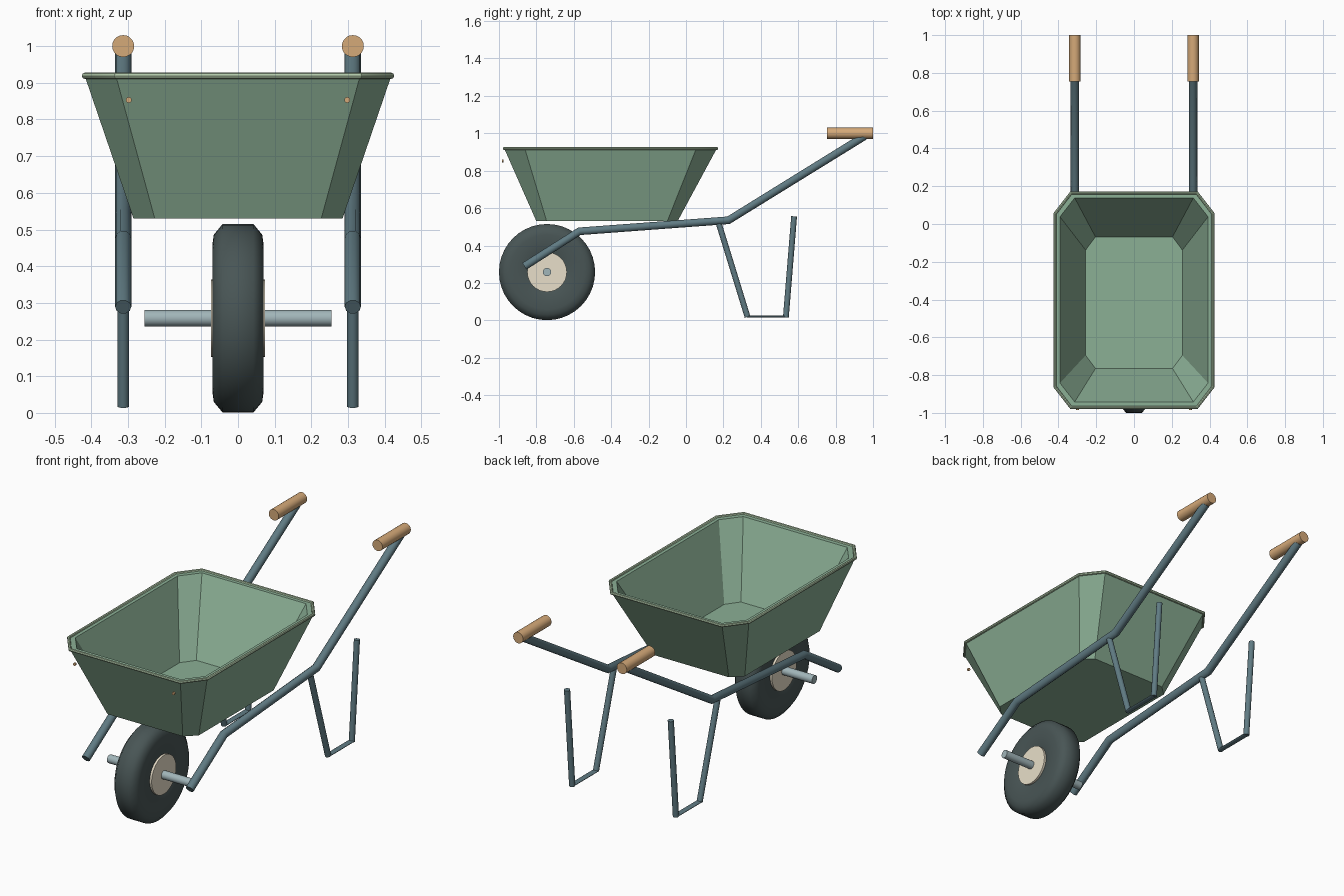
import bpy, bmesh, math
from mathutils import Vector

if "Cube" in bpy.data.objects:
    bpy.data.objects.remove(bpy.data.objects["Cube"])


def material(name, rgb):
    m = bpy.data.materials.new(name)
    m.diffuse_color = [(c / 255) ** 2.2 for c in rgb] + [1]
    m.use_nodes = True
    m.node_tree.nodes["Principled BSDF"].inputs["Base Color"].default_value = m.diffuse_color
    return m


GREEN = material("tray green", (138, 174, 148))
RIM = material("rim green", (176, 200, 168))
STEEL = material("frame steel", (96, 122, 130))
AXLE = material("axle steel", (160, 180, 184))
RUBBER = material("rubber", (74, 86, 86))
CREAM = material("hub cream", (232, 222, 200))
WOOD = material("wood", (212, 168, 120))


def finish(ob, name, mat, angle=35):
    ob.name = name
    ob.data.materials.clear()
    ob.data.materials.append(mat)
    bpy.ops.object.select_all(action='DESELECT')
    ob.select_set(True)
    bpy.context.view_layer.objects.active = ob
    if angle:
        bpy.ops.object.shade_smooth_by_angle(angle=math.radians(angle))
    return ob


def mesh_object(bm, name, mat, angle=0):
    bmesh.ops.recalc_face_normals(bm, faces=bm.faces)
    me = bpy.data.meshes.new(name)
    bm.to_mesh(me)
    bm.free()
    ob = bpy.data.objects.new(name, me)
    bpy.context.collection.objects.link(ob)
    return finish(ob, name, mat, angle)


def tube(name, pts, r, mat, closed=False, res=3, angle=40):
    cu = bpy.data.curves.new(name, 'CURVE')
    cu.dimensions = '3D'
    cu.bevel_depth, cu.bevel_resolution, cu.use_fill_caps = r, res, True
    sp = cu.splines.new('POLY')
    sp.points.add(len(pts) - 1)
    for p, co in zip(sp.points, pts):
        p.co = (*co, 1)
    sp.use_cyclic_u = closed
    ob = bpy.data.objects.new(name, cu)
    bpy.context.collection.objects.link(ob)
    bpy.ops.object.select_all(action='DESELECT')
    ob.select_set(True)
    bpy.context.view_layer.objects.active = ob
    bpy.ops.object.convert(target='MESH')
    return finish(bpy.context.object, name, mat, angle)


def cylinder(name, p0, p1, r, mat, sides=24):
    p0, p1 = Vector(p0), Vector(p1)
    bpy.ops.mesh.primitive_cylinder_add(vertices=sides, radius=r, depth=(p1 - p0).length,
                                        location=(p0 + p1) / 2)
    ob = bpy.context.object
    ob.rotation_euler = (p1 - p0).to_track_quat('Z', 'Y').to_euler()
    return finish(ob, name, mat)


def octagon(hx, y0, y1, cx, cy, z):
    half = [(hx - cx, y0), (hx, y0 + cy), (hx, y1 - cy), (hx - cx, y1)]
    return [(x, y, z) for x, y in half] + [(-x, y, z) for x, y in reversed(half)]


# Tray: chamfered tapered tub with wall thickness
outer_top = octagon(0.418, -0.972, 0.165, 0.085, 0.11, 0.919)
sections = [octagon(0.285, -0.80, -0.045, 0.058, 0.055, 0.53), outer_top,
            octagon(0.392, -0.942, 0.138, 0.078, 0.10, 0.919),
            octagon(0.256, -0.765, -0.068, 0.052, 0.07, 0.55)]
bm = bmesh.new()
rings = [[bm.verts.new(p) for p in s] for s in sections]
for a, b in zip(rings, rings[1:]):
    for i in range(8):
        j = (i + 1) % 8
        bm.faces.new((a[i], a[j], b[j], b[i]))
bm.faces.new(rings[0])
bm.faces.new(rings[-1])
mesh_object(bm, "tray", GREEN)

# Rolled rim
tube("tray_rim", outer_top, 0.0085, RIM, closed=True, res=2)

# Tyre: lathed profile around the axle
WY, WZ, N = -0.743, 0.258, 40
half = [(0.058, 0.095), (0.067, 0.125), (0.07, 0.165), (0.07, 0.20), (0.066, 0.228), (0.042, 0.257)]
profile = half + [(-x, r) for x, r in reversed(half)]
bm = bmesh.new()
rings = []
for k in range(N):
    t = 2 * math.pi * k / N
    rings.append([bm.verts.new((x, WY + r * math.cos(t), WZ + r * math.sin(t))) for x, r in profile])
for k in range(N):
    a, b = rings[k], rings[(k + 1) % N]
    for i in range(len(profile)):
        j = (i + 1) % len(profile)
        bm.faces.new((a[i], a[j], b[j], b[i]))
mesh_object(bm, "tyre", RUBBER, 60)

# Hub and axle
cylinder("wheel_hub", (-0.073, WY, WZ), (0.073, WY, WZ), 0.106, CREAM, 32)
cylinder("axle", (-0.255, WY, WZ), (0.255, WY, WZ), 0.0225, AXLE)

# Frame rails, grips, legs and tray bolts on both sides
for s, side in ((-1, "left"), (1, "right")):
    x = 0.313 * s
    tube(side + "_frame_rail", [(x, -0.864, 0.289), (x, -0.57, 0.476), (x, 0.227, 0.535),
                                (x, 0.955, 0.985)], 0.022, STEEL, angle=50)
    cylinder(side + "_grip", (x, 0.755, 1.0), (x, 1.0, 1.0), 0.03, WOOD, 20)
    cylinder(side + "_front_leg", (x, 0.173, 0.525), (x, 0.329, 0.018), 0.0155, STEEL, 16)
    cylinder(side + "_rear_leg", (x, 0.534, 0.016), (x, 0.578, 0.556), 0.0155, STEEL, 16)
    foot = cylinder(side + "_foot", (x, 0.325, 0.02), (x, 0.538, 0.02), 0.0155, STEEL, 16)
    foot.rotation_euler = (math.pi / 2, 0, 0)
    foot.scale = (1, 0.4, 1)
    cylinder(side + "_tray_bolt", (0.298 * s, -0.985, 0.853), (0.298 * s, -0.976, 0.853), 0.008, WOOD, 12)
